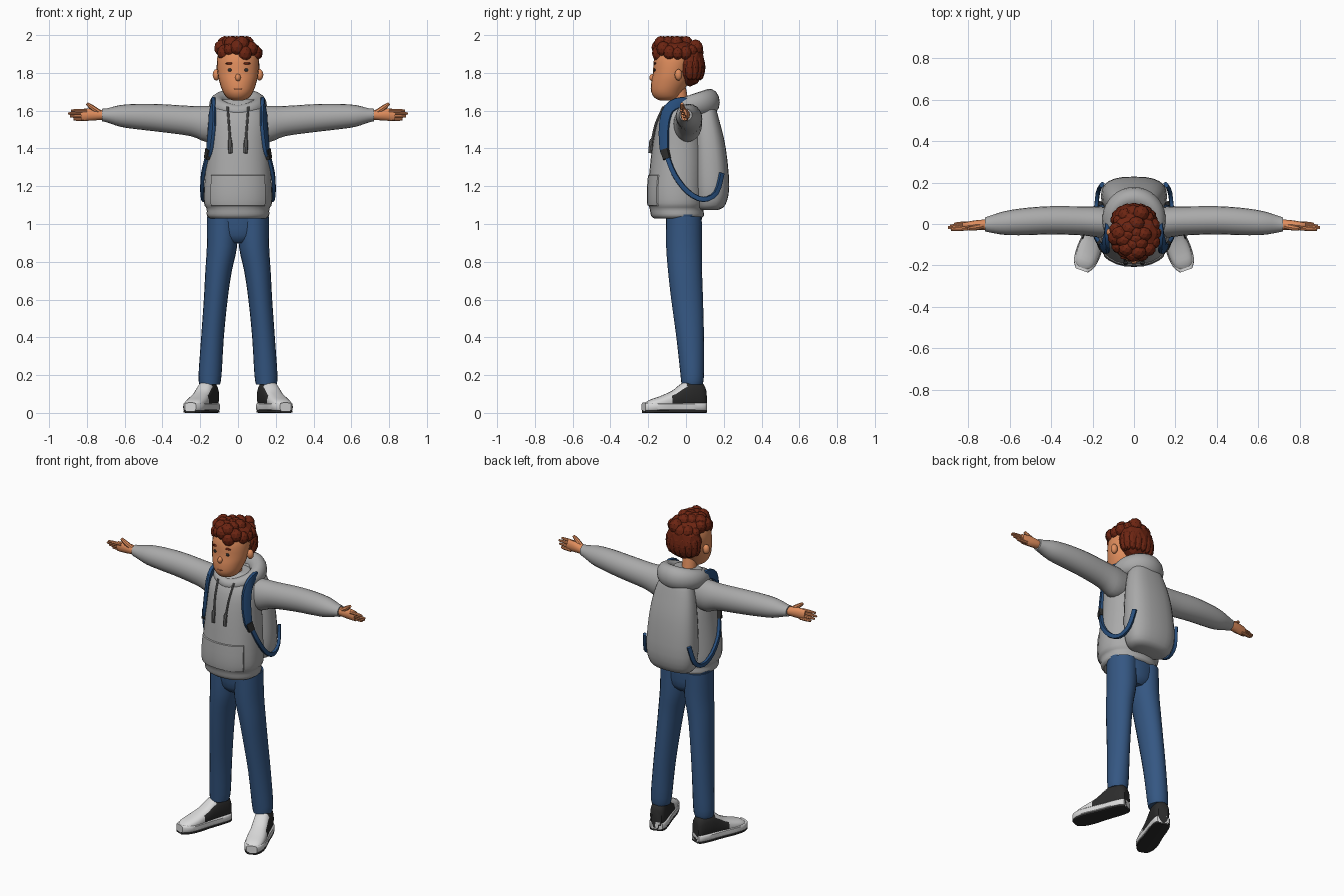
import bpy, bmesh, math, random
from mathutils import Vector, Matrix

random.seed(4)
cube = bpy.data.objects.get("Cube")
if cube:
    bpy.data.objects.remove(cube)


def material(name, *rgb):
    mat = bpy.data.materials.new(name)
    mat.use_nodes = True
    color = (*rgb, 1)
    mat.diffuse_color = color
    mat.node_tree.nodes["Principled BSDF"].inputs["Base Color"].default_value = color
    return mat


GREY = material("hoodie grey", .4, .4, .4)
CORD = material("cord grey", .15, .15, .15)
DENIM = material("denim blue", .035, .095, .225)
STRAP = material("strap blue", .02, .075, .2)
SKIN = material("skin", .75, .27, .11)
LIP = material("lip", .45, .13, .06)
HAIR = material("auburn hair", .15, .018, .006)
DARK = material("charcoal", .025, .025, .025)
WHITE = material("shoe white", .7, .7, .7)

X, Y, Z = Vector((1, 0, 0)), Vector((0, 1, 0)), Vector((0, 0, 1))


def finish(name, bm, mats, smooth=True):
    bmesh.ops.recalc_face_normals(bm, faces=bm.faces[:])
    mesh = bpy.data.meshes.new(name)
    bm.to_mesh(mesh)
    bm.free()
    for mat in mats:
        mesh.materials.append(mat)
    obj = bpy.data.objects.new(name, mesh)
    bpy.context.collection.objects.link(obj)
    if smooth:
        bpy.ops.object.select_all(action='DESELECT')
        obj.select_set(True)
        bpy.context.view_layer.objects.active = obj
        bpy.ops.object.shade_smooth_by_angle(angle=math.radians(35))
    return obj


def resample(rows, closed, steps):
    """Catmull-Rom interpolation of every column of the stations."""
    rows = [Vector(r) for r in rows]
    n = len(rows)
    pick = (lambda i: rows[i % n]) if closed else (lambda i: rows[max(0, min(n - 1, i))])
    out = []
    for i in range(n if closed else n - 1):
        p, q, r, s = (pick(i + k) for k in (-1, 0, 1, 2))
        for k in range(steps):
            t = k / steps
            out.append(q + (r - p) * (t / 2) + (p * 2 - q * 5 + r * 4 - s) * (t * t / 2)
                       + (q * 3 - p - r * 3 + s) * (t ** 3 / 2))
    return out if closed else out + [rows[-1]]


def sweep(name, rows, mats, frame, sides=20, power=2, closed=False, steps=3,
          paint=None, detail=None, flip=1):
    """Skin superellipse rings: each row is x, y, z, half width, half depth."""
    bm = bmesh.new()
    rows = resample(rows, closed, steps)
    points = [Vector(r[:3]) for r in rows]
    rings = []
    for i, (r, p) in enumerate(zip(rows, points)):
        after = points[(i + 1) % len(rows)] if closed or i + 1 < len(rows) else p
        before = points[i - 1] if closed or i else p
        u, v = frame(p, (after - before).normalized())
        ring = []
        for k in range(sides):
            a = math.tau * k / sides
            c, s = math.cos(a), math.sin(a)
            e = 2 / power
            co = p + u * math.copysign(abs(c) ** e, c) * r[3] + v * math.copysign(abs(s) ** e, s) * r[4]
            ring.append(bm.verts.new((co.x * flip, co.y, co.z)))
        rings.append(ring)
    pairs = list(zip(rings, rings[1:])) + ([(rings[-1], rings[0])] if closed else [])
    for lo, hi in pairs:
        for k in range(sides):
            m = (k + 1) % sides
            bm.faces.new((lo[k], lo[m], hi[m], hi[k]))
    if not closed:
        bm.faces.new(rings[0])
        bm.faces.new(rings[-1])
    bmesh.ops.recalc_face_normals(bm, faces=bm.faces[:])
    if detail:
        detail(bm)
    if paint:
        for f in bm.faces:
            f.material_index = paint(f.calc_center_median(), f.normal)
    return finish(name, bm, mats)


def level(p, t):
    return X, Y


def sideways(p, t):
    return Y, Z


def follow(p, t):
    side = t.cross(Y if abs(t.y) < .8 else Z).normalized()
    return side, side.cross(t)


def around_body(p, t):
    out = Vector((p.x, p.y * .6, 0)).normalized()
    side = t.cross(out).normalized()
    return side, side.cross(t)


def ring_frame(p, t):
    return Z.cross(t).normalized(), Z


def blobs(name, parts, mat, smooth=True, detail=3):
    """Ellipsoids given as (centre, radii)."""
    bm = bmesh.new()
    for centre, radii in parts:
        m = Matrix.Translation(centre) @ Matrix.Diagonal((*radii, 1))
        bmesh.ops.create_icosphere(bm, subdivisions=detail, radius=1, matrix=m)
    return finish(name, bm, [mat], smooth)


def upright(rows):
    """Rows of z, y, half width, half depth on the centre line."""
    return [(0, y, z, a, b) for z, y, a, b in rows]


# Hoodie body with a raised front pocket
def pocket(bm):
    faces = [f for f in bm.faces if f.normal.y < -.6
             and 1.1 < f.calc_center_median().z < 1.27]
    bmesh.ops.inset_region(bm, faces=faces, thickness=.004, depth=.006)


sweep("hoodie_body", upright([
    (1.03, -.045, .15, .125), (1.045, -.045, .165, .14), (1.08, -.05, .166, .142),
    (1.11, -.05, .18, .15), (1.2, -.05, .18, .15), (1.4, -.04, .166, .14),
    (1.55, -.035, .16, .115), (1.62, -.02, .13, .09), (1.66, -.01, .08, .06)]),
    [GREY], level, sides=28, power=2.2, detail=pocket)

# Folded hood around the neck
hood = []
for k in range(12):
    a = math.tau * k / 12
    back = (math.sin(a) + 1) / 2
    hood.append((.11 * math.cos(a), .012 + .113 * math.sin(a), 1.595 + .05 * back ** .6,
                 .032 + .022 * back, .035 + .036 * back))
sweep("hood", hood, [GREY], ring_frame, sides=14, closed=True)

# Backpack
sweep("backpack", upright([
    (1.075, .12, .1, .05), (1.1, .13, .14, .078), (1.2, .135, .16, .094),
    (1.4, .125, .15, .086), (1.55, .108, .125, .068), (1.63, .095, .09, .055),
    (1.66, .09, .04, .025)]), [GREY], level, sides=24, power=2.6)

# Jeans seat
sweep("jeans_seat", upright([
    (.9, -.01, .06, .06), (.94, -.01, .13, .088), (1.05, -.012, .163, .096)]),
    [DENIM], level)

# Head, neck and face
sweep("neck", upright([(1.58, -.02, .045, .045), (1.72, -.045, .042, .045)]), [SKIN], level)
sweep("head", upright([
    (1.655, -.1, .03, .04), (1.668, -.1, .058, .066), (1.7, -.1, .08, .084),
    (1.75, -.085, .098, .099), (1.8, -.075, .108, .1), (1.88, -.06, .11, .108),
    (1.94, -.05, .085, .085), (1.96, -.05, .04, .04)]), [SKIN], level, sides=24)
blobs("nose", [((0, -.176, 1.775), (.015, .018, .02))], SKIN)
blobs("mouth", [((0, -.182, 1.715), (.022, .005, .004))], LIP)

# Wavy hair: cap, nape and loose curls
locks = [((0, .02, 1.845), (.113, .082, .118)), ((.005, -.045, 1.915), (.118, .11, .062))]
for k in range(15):
    a = math.tau * k / 15
    r = random.uniform(.03, .042)
    locks.append(((.005 + .094 * math.cos(a), -.045 + .1 * math.sin(a),
                   1.915 + random.uniform(-.015, .025)), (r, r, r * 1.1)))
for k in range(12):
    a = k * 2.4
    d = .02 + .005 * k
    locks.append(((d * math.cos(a) - .01, d * math.sin(a) - .07, 1.955), (.04, .036, .04)))
for k in range(9):
    a = math.pi * k / 8
    locks.append(((.085 * math.cos(a), .02 + .055 * math.sin(a), 1.83), (.03, .028, .07)))
blobs("hair", locks, HAIR, smooth=False, detail=2)

for name, f in (("left", 1), ("right", -1)):
    # Face details
    blobs(name + "_ear", [((f * .114, -.04, 1.79), (.02, .02, .03))], SKIN)
    blobs(name + "_eye", [((f * .043, -.166, 1.815), (.012, .005, .009))], DARK)
    blobs(name + "_eyebrow", [((f * .045, -.164, 1.85), (.022, .006, .006))], HAIR)

    # Sleeve
    sweep(name + "_sleeve", [
        (.1, .005, 1.53, .07, .09), (.17, .01, 1.53, .075, .095), (.25, .015, 1.545, .07, .08),
        (.4, .018, 1.56, .068, .074), (.52, .012, 1.568, .066, .068), (.62, .005, 1.572, .058, .058),
        (.69, 0, 1.575, .042, .038), (.72, -.002, 1.577, .034, .033)],
        [GREY], sideways, flip=f)

    # Hand: palm, thumb and four fingers
    sweep(name + "_palm", [
        (.69, -.003, 1.577, .023, .022), (.73, -.004, 1.578, .025, .027),
        (.78, -.007, 1.58, .023, .033), (.83, -.01, 1.577, .016, .031)],
        [SKIN], sideways, sides=12, flip=f)
    sweep(name + "_thumb", [
        (.73, -.01, 1.588, .014, .014), (.77, -.018, 1.615, .014, .014),
        (.8, -.022, 1.638, .008, .008)], [SKIN], follow, sides=8, flip=f)
    for k in range(4):
        z, y = 1.555 + .015 * k, .003 - .008 * k
        tip = (.87, .89, .9, .885)[k]
        sweep(f"{name}_finger_{k + 1}", [
            (.8, y, z, .01, .009), (.85, y - .003, z, .01, .009),
            (tip, y - .005, z, .007, .006)], [SKIN], sideways, sides=8, flip=f)

    # Drawstring with its tassel
    sweep(name + "_drawstring", [
        (.055, -.12, 1.62, .006, .006), (.048, -.16, 1.53, .006, .006),
        (.042, -.178, 1.45, .007, .007), (.042, -.184, 1.44, .011, .01),
        (.04, -.19, 1.375, .011, .01)], [CORD], follow, sides=8, flip=f)

    # Backpack strap: padded over the chest, webbing round the side
    sweep(name + "_shoulder_strap", [
        (.12, .06, 1.62, .028, .012), (.13, -.02, 1.645, .028, .012),
        (.135, -.09, 1.61, .03, .012), (.138, -.115, 1.52, .03, .012),
        (.15, -.115, 1.4, .026, .012), (.158, -.105, 1.36, .02, .01)],
        [STRAP], around_body, sides=10, power=4, flip=f)
    sweep(name + "_strap_buckle", [
        (.152, -.113, 1.395, .024, .017), (.163, -.1, 1.345, .022, .015)],
        [DARK], around_body, sides=8, power=4, flip=f)
    sweep(name + "_side_webbing", [
        (.162, -.1, 1.36, .014, .01), (.186, -.06, 1.26, .014, .01), (.19, .01, 1.17, .014, .01),
        (.182, .09, 1.13, .014, .01), (.172, .16, 1.165, .014, .01), (.155, .19, 1.27, .014, .01)],
        [STRAP], around_body, sides=8, power=4, flip=f)

    # Trouser leg
    sweep(name + "_trouser_leg", [
        (.15, .032, .15, .054, .056), (.148, .033, .2, .061, .062), (.135, .022, .4, .06, .073),
        (.118, .006, .6, .063, .084), (.103, -.005, .75, .07, .09),
        (.085, -.01, .88, .08, .095), (.081, -.012, 1.04, .082, .095)],
        [DENIM], level, flip=f)

    # Shoe turned outward: upper, midsole and dark outsole
    heel = Vector((.135, .1, 0))
    toward = Vector((.34, -.94, 0))
    across = lambda p, t: (Vector((.94, .34, 0)), Z)
    outline = [(0, .03, .13), (.02, .044, .16), (.08, .05, .175), (.13, .05, .155),
               (.18, .052, .118), (.25, .056, .088), (.31, .048, .068), (.345, .026, .045)]

    def shoe(part, mats, row, power, paint=None):
        rows = [(*(heel + toward * s + Z * row(h)[0]), w + row(h)[1], row(h)[2])
                for s, w, h in outline]
        sweep(f"{name}_shoe_{part}", rows, mats, across, power=power, paint=paint, flip=f)

    def upper_color(c, n):
        along = (Vector((c.x * f, c.y, 0)) - heel).dot(toward)
        return int(along > .21 or (n.z > .45 and along > .11))

    shoe("upper", [DARK, WHITE], lambda h: (h / 2 + .006, 0, h / 2 - .006), 2.5, upper_color)
    shoe("midsole", [WHITE], lambda h: (.032, .005, .022), 5)
    shoe("outsole", [DARK], lambda h: (.008, .003, .008), 5)
